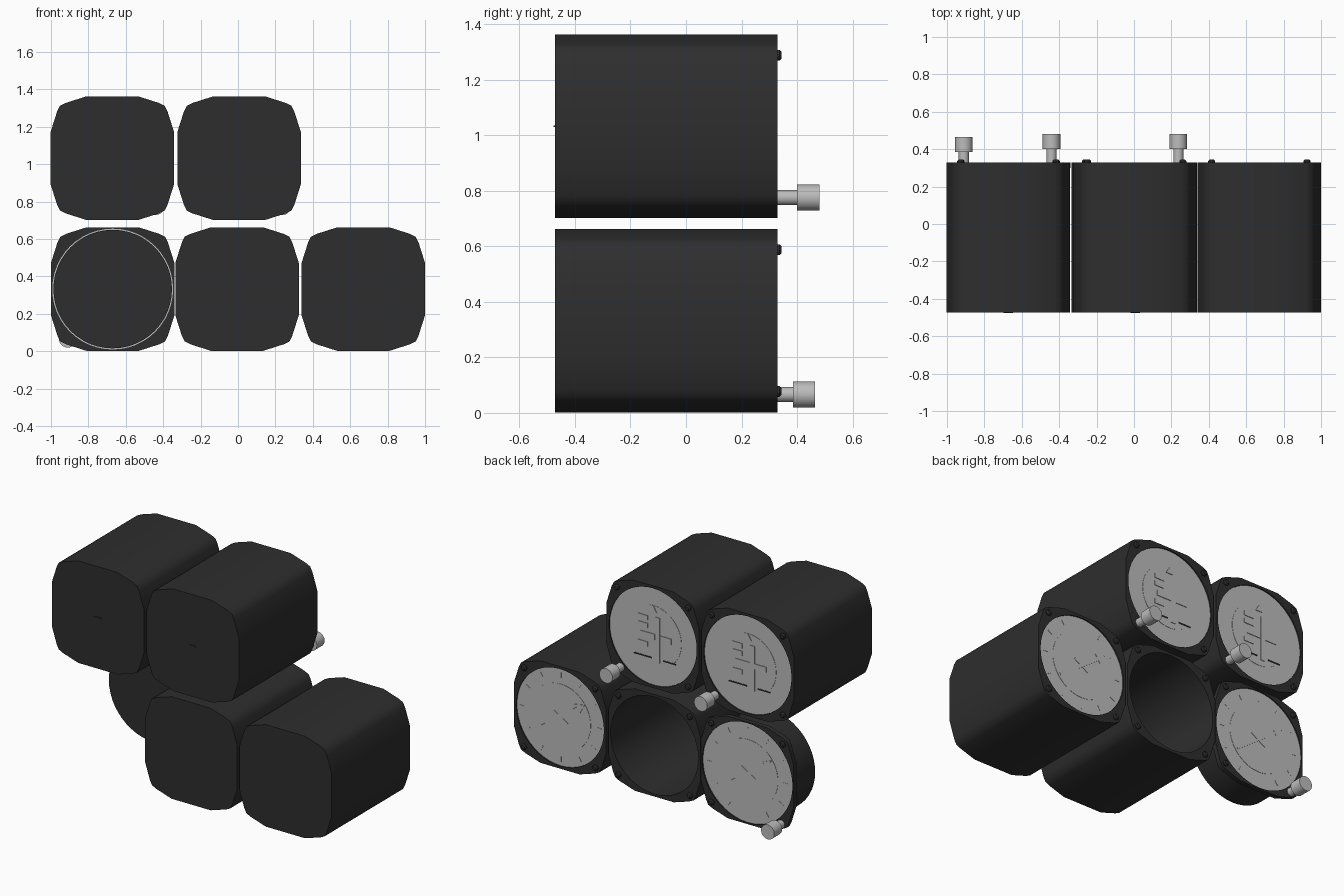
import bpy, bmesh, math

if "Cube" in bpy.data.objects:
    bpy.data.objects.remove(bpy.data.objects["Cube"])

def material(name, v):
    m = bpy.data.materials.new(name)
    m.diffuse_color = (v, v, v, 1)
    m.use_nodes = True
    m.node_tree.nodes["Principled BSDF"].inputs["Base Color"].default_value = m.diffuse_color
    return m

DARK = material("charcoal_housing", 0.027)
GREY = material("light_grey", 0.5)
Y_FACE, Y_REAR = 0.33, -0.472

def finish(bm, name, mat):
    bmesh.ops.recalc_face_normals(bm, faces=bm.faces)
    me = bpy.data.meshes.new(name)
    bm.to_mesh(me)
    bm.free()
    me.materials.append(mat)
    me.shade_smooth()
    me.set_sharp_from_angle(angle=math.radians(40))
    ob = bpy.data.objects.new(name, me)
    bpy.context.collection.objects.link(ob)
    return ob

def circle(cx, cz, r, n=48):
    return [(cx + r * math.cos(2 * math.pi * i / n),
             cz + r * math.sin(2 * math.pi * i / n)) for i in range(n)]

def loop(bm, pts, y):
    return [bm.verts.new((x, y, z)) for x, z in pts]

def wall(bm, a, b):
    n = len(a)
    for i in range(n):
        bm.faces.new((a[i], a[(i + 1) % n], b[(i + 1) % n], b[i]))

def ring_face(bm, a, b):
    # flat face between an outer loop and a hole
    edges = []
    for l in (a, b):
        edges += [bm.edges.get((l[i], l[(i + 1) % len(l)])) for i in range(len(l))]
    bmesh.ops.triangle_fill(bm, edges=edges, use_beauty=True)

def add_prism(bm, pts, y0, y1):
    a, b = loop(bm, pts, y0), loop(bm, pts, y1)
    wall(bm, a, b)
    bm.faces.new(a)
    bm.faces.new(b)

def prism(name, pts, y0, y1, mat):
    bm = bmesh.new()
    add_prism(bm, pts, y0, y1)
    return finish(bm, name, mat)

# rounded-square outline, one corner turned four times
corner = [(.33, .14), (.295, .25), (.28, .28), (.25, .295), (.14, .33)]
outline = []
for k in range(4):
    c, s = round(math.cos(k * math.pi / 2)), round(math.sin(k * math.pi / 2))
    outline += [(x * c - z * s, x * s + z * c) for x, z in corner]

def square_housing(name, cx, cz):
    bm = bmesh.new()
    out = [(cx + x, cz + z) for x, z in outline]
    front, rear = loop(bm, out, Y_FACE), loop(bm, out, Y_REAR)
    bore_f = loop(bm, circle(cx, cz, .314), Y_FACE)
    bore_r = loop(bm, circle(cx, cz, .314), Y_REAR + .02)
    wall(bm, front, rear)
    wall(bm, bore_f, bore_r)
    bm.faces.new(rear)
    bm.faces.new(bore_r)
    ring_face(bm, front, bore_f)
    finish(bm, name, DARK)

def round_housing(name, cx, cz):
    # thin flange plate with a short round can behind it
    bm = bmesh.new()
    out = [(cx + x, cz + z) for x, z in outline]
    hole = circle(cx, cz, .323)
    a, b = loop(bm, out, Y_FACE), loop(bm, out, Y_FACE - .03)
    c, d = loop(bm, hole, Y_FACE), loop(bm, hole, Y_FACE - .03)
    wall(bm, a, b)
    wall(bm, c, d)
    ring_face(bm, a, c)
    ring_face(bm, b, d)
    finish(bm, name + "_flange", DARK)
    prism(name + "_can", circle(cx, cz, .317), .09, Y_FACE - .015, DARK)

def bar(p, q, w):
    dx, dz = q[0] - p[0], q[1] - p[1]
    l = math.hypot(dx, dz)
    nx, nz = -dz / l * w / 2, dx / l * w / 2
    return [(p[0] + nx, p[1] + nz), (q[0] + nx, q[1] + nz),
            (q[0] - nx, q[1] - nz), (p[0] - nx, p[1] - nz)]

def plates(name, shapes, cx, cz, y0, y1, mat):
    # shapes are drawn as seen from the dial side, so x is flipped
    bm = bmesh.new()
    for s in shapes:
        add_prism(bm, [(cx - u, cz + v) for u, v in s], y0, y1)
    finish(bm, name, mat)

def polar(r, a):
    return (r * math.cos(a), r * math.sin(a))

def needle_dial(name, cx, cz, r, wide):
    prism(name + "_dial", circle(cx, cz, r), .308, .322, GREY)
    prism(name + "_inner_disc", circle(cx, cz, .215), .322, .324, GREY)
    ticks = [bar(polar(.255, k * math.pi / 6), polar(.29, k * math.pi / 6), .006)
             for k in range(12)]
    plates(name + "_ticks", ticks, cx, cz, .322, .324, GREY)
    a = math.radians(36)
    tip, neck = polar(.215, a), polar(.15, a)
    side = polar(wide * 1.4, a + math.pi / 2)
    head = [(neck[0] + side[0], neck[1] + side[1]), tip,
            (neck[0] - side[0], neck[1] - side[1])]
    plates(name + "_needle", [bar(polar(-.2, a), neck, wide), head],
           cx, cz, .325, .328, GREY)
    plates(name + "_centre_mark", [bar((-.05, .03), (.05, -.03), .012)],
           cx, cz, .324, .3265, GREY)

def horizon_dial(name, cx, cz):
    prism(name + "_dial", circle(cx, cz, .314), .308, .322, GREY)
    prism(name + "_inner_disc", circle(cx, cz, .2), .322, .324, GREY)
    cross = [bar((.03, -.16), (.03, .13), .035),
             bar((-.09, .0), (.012, .0), .035), bar((.048, .0), (.13, .0), .035)]
    blocks = [bar((-.11, z), (-.04, z), .03) for z in (-.06, .06, .11)]
    pointer = [[(-.025, .16), (.025, .16), (0, .2)]]
    plates(name + "_symbols", cross + blocks + pointer, cx, cz, .324, .328, GREY)
    plates(name + "_level_line", [bar((-.14, -.14), (-.01, -.14), .008),
                                  bar((.07, -.14), (.16, -.14), .008)],
           cx, cz, .324, .327, DARK)
    prism(name + "_rear_pin", [(cx - .025, cz - .003), (cx + .025, cz - .003),
                               (cx + .025, cz + .003), (cx - .025, cz + .003)],
          -.477, Y_REAR + .005, DARK)

def bolts(name, cx, cz, skip=None):
    for sx in (-1, 1):
        for sz in (-1, 1):
            if (sx, sz) != skip:
                x, z = cx + sx * .255, cz + sz * .255
                bm = bmesh.new()
                a = loop(bm, circle(x, z, .019, 12), Y_FACE - .005)
                b = loop(bm, circle(x, z, .019, 12), Y_FACE + .007)
                c = loop(bm, circle(x, z, .012, 12), Y_FACE + .014)
                wall(bm, a, b)
                wall(bm, b, c)
                bm.faces.new(a)
                bm.faces.new(c)
                finish(bm, name + "_bolt", DARK)

def knob(name, x, z, y):
    prism(name + "_knob_stem", circle(x, z, .027, 24), Y_FACE - .01, y, GREY)
    prism(name + "_knob", circle(x, z, .047, 32), y, y + .08, GREY)

# upper row: two horizon gauges with knobs
for name, cx in (("upper_side_gauge", -.672), ("upper_middle_gauge", .006)):
    square_housing(name + "_housing", cx, 1.032)
    horizon_dial(name, cx, 1.032)
    bolts(name, cx, 1.032, (1, -1))
    knob(name, cx + .231, .775, .4)

# lower row: round-can gauge, empty housing, needle gauge
round_housing("lower_round_gauge", -.67, .332)
needle_dial("lower_round_gauge", -.67, .332, .323, .012)
bolts("lower_round_gauge", -.67, .332, (-1, -1))
knob("lower_round_gauge", -.91, .066, .385)

square_housing("empty_housing", -.005, .332)
bolts("empty_housing", -.005, .332)

square_housing("lower_needle_gauge_housing", .67, .332)
needle_dial("lower_needle_gauge", .67, .332, .314, .022)
bolts("lower_needle_gauge", .67, .332)
